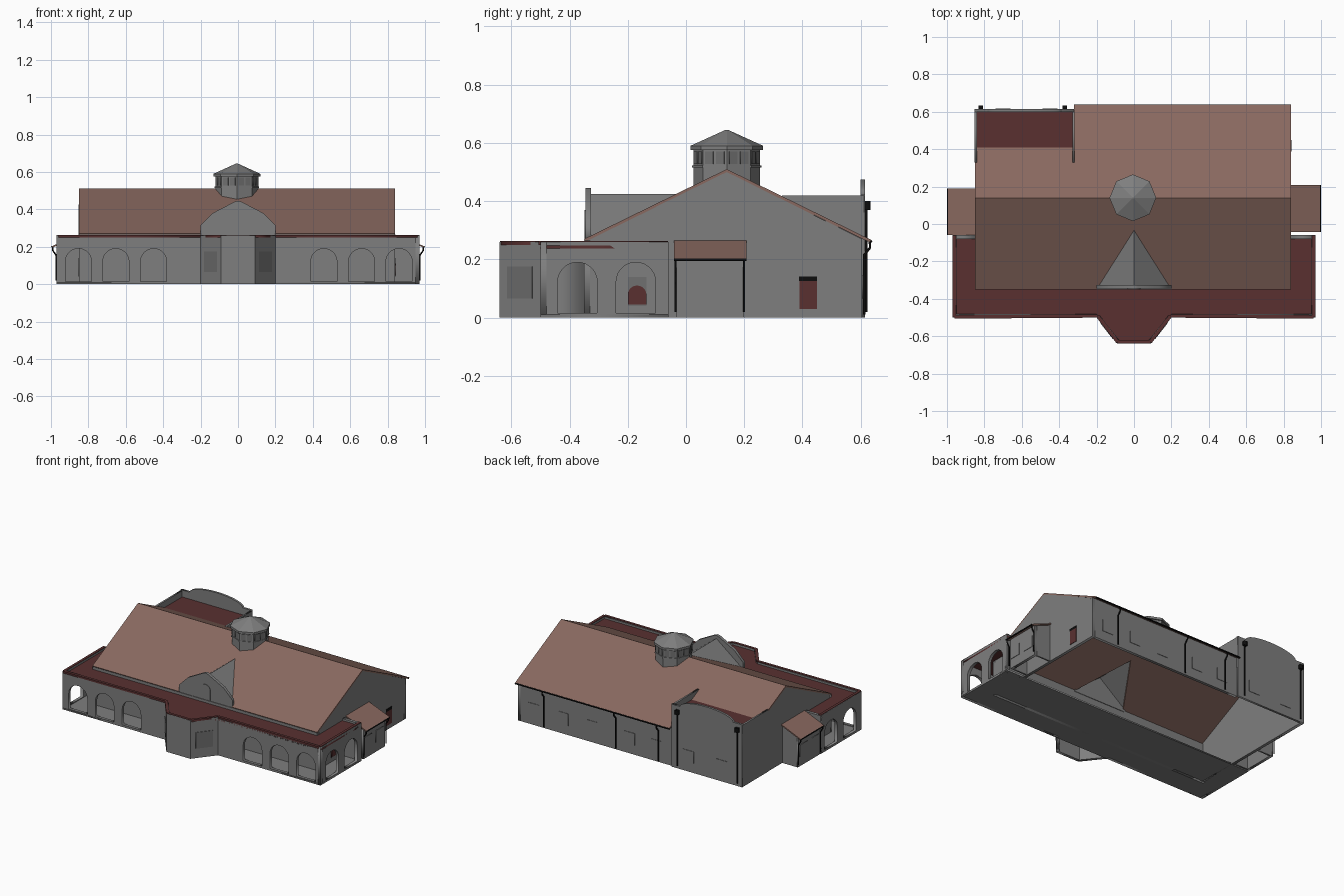
import bpy, math
from mathutils import Matrix, Vector

if "Cube" in bpy.data.objects:
    bpy.data.objects.remove(bpy.data.objects["Cube"])


def material(name, r, g, b):
    m = bpy.data.materials.new(name)
    m.use_nodes = True
    m.diffuse_color = (r, g, b, 1)
    m.node_tree.nodes["Principled BSDF"].inputs["Base Color"].default_value = (r, g, b, 1)
    return m


GREY = material("wall grey", .21, .21, .21)
GLASS = material("window grey", .16, .16, .16)
BROWN = material("roof brown", .25, .14, .115)
RED = material("dark red", .1, .03, .03)
BLACK = material("iron black", .004, .004, .004)


def add_object(name, data, mat):
    ob = bpy.data.objects.new(name, data)
    bpy.context.collection.objects.link(ob)
    data.materials.append(mat)
    return ob


def to_mesh(ob):
    """Turn a curve object into a mesh object of the same name."""
    name, matrix = ob.name, ob.matrix_world.copy()
    deps = bpy.context.evaluated_depsgraph_get()
    me = bpy.data.meshes.new_from_object(ob.evaluated_get(deps))
    mat = ob.data.materials[0]
    bpy.data.objects.remove(ob)
    me.materials.clear()
    new = add_object(name, me, mat)
    new.matrix_world = matrix
    return new


def filled(name, shapes, mat, thick, matrix):
    """Flat plate from an outline and its holes, top face at local z = 0."""
    cu = bpy.data.curves.new(name, 'CURVE')
    cu.dimensions, cu.fill_mode, cu.extrude = '2D', 'BOTH', thick / 2
    for pts in shapes:
        sp = cu.splines.new('POLY')
        sp.points.add(len(pts) - 1)
        for p, q in zip(sp.points, pts):
            p.co = (q[0], q[1], 0, 1)
        sp.use_cyclic_u = True
    ob = add_object(name, cu, mat)
    ob.matrix_world = matrix @ Matrix.Translation((0, 0, -thick / 2))
    bpy.context.view_layer.update()
    return to_mesh(ob)


def panel(name, angle, dist, shapes, mat=GREY, thick=.02, origin=(0, 0)):
    """Upright plate; angle 0 front, 90 right, 180 back, 270 left."""
    m = (Matrix.Translation((*origin, 0)) @ Matrix.Rotation(math.radians(angle), 4, 'Z')
         @ Matrix.Translation((0, -dist, 0)) @ Matrix.Rotation(math.pi / 2, 4, 'X'))
    return filled(name, shapes, mat, thick, m)


def rect(u0, u1, z0, z1):
    return [(u0, z0), (u1, z0), (u1, z1), (u0, z1)]


def arch(c, r=.07, z0=.015, top=.19, n=14):
    arc = [(c + r * math.cos(math.pi * i / n), top - r + r * math.sin(math.pi * i / n))
           for i in range(n + 1)]
    return [(c - r, z0), (c + r, z0)] + arc


def plate(name, angle, dist, shape, mat=GLASS, origin=(0, 0)):
    return panel(name, angle, dist + .003, [shape], mat, .006, origin)


def sheet(name, verts, faces, mat, thick=0):
    me = bpy.data.meshes.new(name)
    me.from_pydata(verts, [], faces)
    ob = add_object(name, me, mat)
    if thick:
        mod = ob.modifiers.new("thickness", 'SOLIDIFY')
        mod.thickness, mod.offset = thick, -1
    return ob


def beam(name, a, b, width, z0, z1, mat):
    """Box running between two plan points."""
    a, b = Vector(a), Vector(b)
    d = b - a
    m = (Matrix.Translation((*a, z1)) @ Matrix.Rotation(math.atan2(d.y, d.x), 4, 'Z'))
    return filled(name, [rect(0, d.length, -width / 2, width / 2)], mat, z1 - z0, m)


def pipe(name, pts, r=.005):
    cu = bpy.data.curves.new(name, 'CURVE')
    cu.dimensions, cu.bevel_depth, cu.bevel_resolution = '3D', r, 1
    cu.use_fill_caps = True
    sp = cu.splines.new('POLY')
    sp.points.add(len(pts) - 1)
    for p, q in zip(sp.points, pts):
        p.co = (*q, 1)
    ob = add_object(name, cu, BLACK)
    bpy.context.view_layer.update()
    return to_mesh(ob)


W, E = -.85, .84          # hall ends
RIDGE = .14


def roof_z(y):
    return .51 - .49 * abs(y - RIDGE)


# Arcaded porch: floor, front walls, side walls and backs
PW, PF, PB = .97, -.5, -.06
filled("porch_floor", [rect(-PW, PW, PF, PB)], GREY, .01, Matrix.Translation((0, 0, .01)))
for s, side in ((-1, "right"), (1, "left")):
    lo, hi = sorted((.2 * s, PW * s))
    arches = [arch(s * c + .004) for c in (.455, .657, .857)]
    panel("porch_front_" + side, 0, -PF, [rect(lo, hi, 0, .26)] + arches)
    holes = [arch(s * c, .068) for c in (-.373, -.172)]
    lo, hi = sorted((s * PF, s * PB))
    panel("porch_side_" + side, 90 * s, PW, [rect(lo, hi, 0, .26)] + holes)
    inner = E if s > 0 else W
    panel("porch_back_" + side, 180, PB, [rect(*sorted((-inner, -s * PW)), 0, .26)])
    beam("vestibule_wall_" + side, (.2 * s, PF), (.2 * s, -.35), .015, 0, .24, GREY)

# Bay entrance
bay = [(-.2, PF), (-.09, -.64), (.09, -.64), (.2, PF)]
for i, (a, b) in enumerate(zip(bay, bay[1:])):
    d = Vector(b) - Vector(a)
    ang = math.degrees(math.atan2(d.y, d.x))
    panel("bay_wall", ang, 0, [rect(0, d.length, 0, .26)], origin=a)
    if i != 1:
        mid = d.length / 2
        plate("bay_window", ang, 0, rect(mid - .055, mid + .055, .065, .175), origin=a)

# Porch roof with raised rim
rim = [(-PW, PB), (-PW, PF)] + bay + [(PW, PF), (PW, PB)]
filled("porch_roof", [rim + [(E, PB), (E, -.35), (W, -.35), (W, PB)]], RED, .01,
       Matrix.Translation((0, 0, .247)))
for a, b in zip(rim, rim[1:]):
    mid = Vector((0, -.2))
    a, b = [Vector(p) + (mid - Vector(p)).normalized() * .01 for p in (a, b)]
    beam("roof_rim", a, b, .018, .25, .263, RED)

# Hall walls
panel("hall_front", 0, .35, [rect(W, E, 0, .265)])
gable = [(-.345, 0), (.605, 0), (.605, .27), (RIDGE, .5), (-.345, .262)]
panel("gable_left", 90, E, [gable])
panel("gable_right", 270, -W, [[(-y, z) for y, z in gable]])
panel("hall_back", 180, .605, [rect(-E, .32, 0, .272)])
for u in (-.72, -.5, -.28, 0, .2, .45, .7):
    plate("back_window", 180, .605 if u < .32 else .615, rect(u - .04, u + .04, .065, .145), GREY)

# Main roof with openings for the dormer and the rear wing
front = [(W, -.35), (-.2, -.35), (0, -.035), (.2, -.35), (E, -.35), (E, RIDGE), (W, RIDGE)]
back = [(W, RIDGE), (E, RIDGE), (E, .635), (-.32, .635), (-.32, .41), (W, .41)]
for name, pts in (("roof_front", front), ("roof_back", back)):
    sheet(name, [(x, y, roof_z(y)) for x, y in pts], [list(range(len(pts)))], BROWN, .01)

# Front dormer
sheet("dormer_roof", [(0, -.335, .425), (0, -.033, .425), (-.2, -.345, .27), (.2, -.345, .27)],
      [(0, 1, 2), (0, 3, 1)], GREY)
half = [(.2, .255), (.2, .315), (.135, .38)]
face = [(-x, z) for x, z in half] + [(-.02, .44), (0, .446), (.02, .44)] + half[::-1]
panel("dormer_face", 0, .346, [face])
plate("dormer_window", 0, .346, arch(0, .035, .27, .37), GREY)

# Rear wing with curved parapet
panel("wing_side_right", 270, .852, [rect(-.612, -.33, 0, .42)], thick=.012)
panel("wing_side_left", 90, -.318, [rect(.33, .612, .2, .42)], thick=.012)
arc = [(.585 - .2 * math.cos(math.pi * i / 16), .425 + .05 * math.sin(math.pi * i / 16))
       for i in range(17)]
panel("wing_parapet", 180, .615, [[(.32, 0), (.32, .425)] + arc + [(.852, .425), (.852, 0)]],
      thick=.015)
filled("wing_roof", [rect(W, -.32, .405, .606)], RED, .01, Matrix.Translation((0, 0, .378)))

# Eight-sided cupola
cx, cy = -.006, RIDGE


def octagon(name, r1, r2, z0, z1):
    bpy.ops.mesh.primitive_cone_add(vertices=8, radius1=r1, radius2=r2, depth=z1 - z0,
                                    location=(cx, cy, (z0 + z1) / 2))
    ob = bpy.context.object
    ob.name = name
    ob.data.materials.append(GREY)


octagon("cupola_body", .115, .115, .42, .58)
octagon("cupola_sill", .119, .119, .515, .523)
octagon("cupola_eave", .125, .125, .575, .59)
octagon("cupola_roof", .125, .004, .59, .645)
for k in range(8):
    for u in (-.02, .02):
        plate("cupola_window", 22.5 + 45 * k, .115 * math.cos(math.pi / 8),
              rect(u - .015, u + .015, .528, .57), origin=(cx, cy))

# Side annexes with lean-to roofs, gutters and pipes
for s, side, inner, yc in ((-1, "right", W, .065), (1, "left", E, .083)):
    y0, y1 = yc - .125, yc + .125
    lo, hi = sorted((s * (y0 + .01), s * (y1 - .01)))
    panel("annex_wall_" + side, 90 * s, .967, [rect(lo, hi, 0, .208)])
    for y, ang, d in ((y0 + .01, 0, -y0 - .01), (y1 - .01, 180, y1 - .01)):
        t = 1 if ang == 0 else -1
        pts = [(t * inner, 0), (t * s * .96, 0), (t * s * .96, .208), (t * inner, .255)]
        panel("annex_end_" + side, ang, d, [pts], thick=.01)
    sheet("annex_roof_" + side, [(inner, y0, .265), (inner, y1, .265),
                                 (s * .995, y1, .203), (s * .995, y0, .203)],
          [(0, 1, 2, 3)[::-s]], BROWN, .008)
    pipe("annex_gutter_" + side, [(s * .994, y0, .199), (s * .994, y1, .199)])
    for y in (y0 + .006, y1 - .008):
        pipe("annex_pipe_" + side, [(s * .99, y, .2), (s * .99, y, .18),
                                    (s * .973, y, .155), (s * .973, y, .02)], .004)
    for c in (-.07, .055):
        plate("annex_window_" + side, 90 * s, .967, rect(s * (yc + c) - .04, s * (yc + c) + .04,
                                                       .065, .145), GREY)
    plate("gable_window_" + side, 90 * s, abs(inner), rect(*sorted((-.2 * s, -.135 * s)), .04, .14))

# Side door and red blind
plate("side_door", 90, E, rect(.39, .45, .03, .125), RED)
plate("side_door_lintel", 90, E, rect(.388, .45, .125, .142), BLACK)
plate("window_blind", 90, E + .003, arch(-.168, .032, .045, .11), RED)

# Rear gutter and downpipes
pipe("rear_gutter", [(-.32, .635, .262), (E, .635, .262)])
for x in (.64, .1, -.22):
    pipe("rear_downpipe", [(x, .632, .26), (x, .632, .24), (x, .612, .215), (x, .612, .01)])
for x in (-.82, -.37):
    pipe("wing_downpipe", [(x, .62, .4), (x, .62, .02)])
    beam("pipe_hopper", (x - .012, .624), (x + .012, .624), .018, .37, .4, BLACK)
